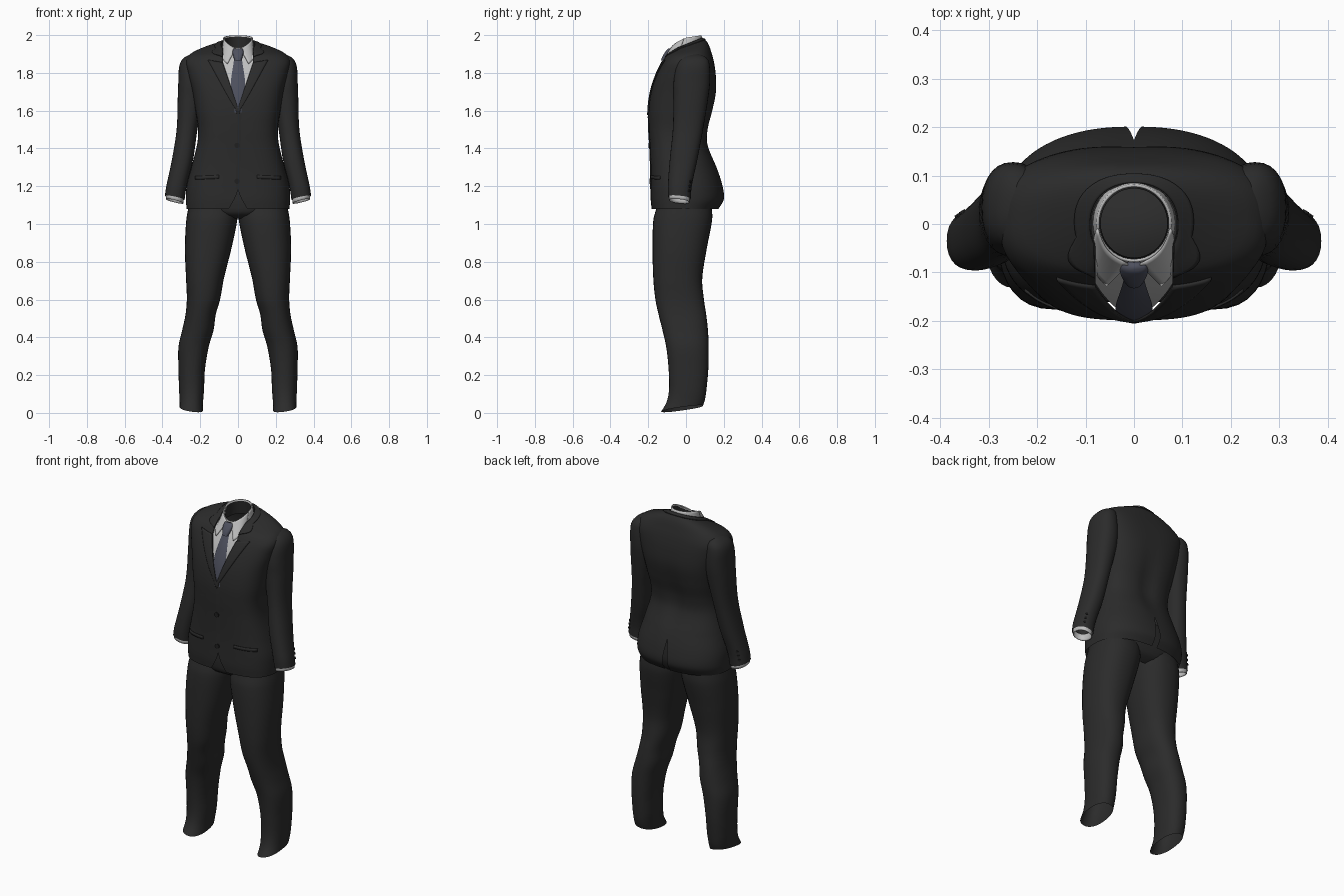
import bpy, bmesh, math
from mathutils import Vector

if "Cube" in bpy.data.objects:
    bpy.data.objects.remove(bpy.data.objects["Cube"])


def material(name, rgb):
    m = bpy.data.materials.new(name)
    m.diffuse_color = (*rgb, 1)
    m.use_nodes = True
    m.node_tree.nodes["Principled BSDF"].inputs["Base Color"].default_value = m.diffuse_color
    return m


BLACK = material("charcoal cloth", (0.024, 0.024, 0.024))
DARK = material("dark button", (0.014, 0.014, 0.014))
WHITE = material("pale shirt", (0.52, 0.52, 0.52))
BLUE = material("slate tie", (0.075, 0.08, 0.11))


def interp(tab, t):
    """Smooth (Hermite) lookup in a table whose first column rises."""
    t = min(max(t, tab[0][0]), tab[-1][0])
    i = 0
    while i < len(tab) - 2 and t > tab[i + 1][0]:
        i += 1
    p, q = tab[i], tab[i + 1]
    o, r = tab[max(i - 1, 0)], tab[min(i + 2, len(tab) - 1)]
    h = q[0] - p[0]
    f = (t - p[0]) / h
    out = []
    for c in range(1, len(p)):
        m0 = (q[c] - o[c]) / (q[0] - o[0]) * h
        m1 = (r[c] - p[c]) / (r[0] - p[0]) * h
        out.append((2*f**3 - 3*f*f + 1) * p[c] + (f**3 - 2*f*f + f) * m0
                   + (3*f*f - 2*f**3) * q[c] + (f**3 - f*f) * m1)
    return out


def grid(name, func, nu, nv, mat, closed=False, mirror=False, thick=0.0, cap=False):
    """Surface from func(u, v), u and v in 0..1; v wraps when closed."""
    bm = bmesh.new()
    cols = nv if closed else nv + 1
    rows = [[bm.verts.new(func(i / nu, j / nv)) for j in range(cols)] for i in range(nu + 1)]
    for i in range(nu):
        for j in range(nv):
            k = (j + 1) % cols
            bm.faces.new((rows[i][j], rows[i][k], rows[i + 1][k], rows[i + 1][j]))
    if cap:
        bm.faces.new(rows[-1])
    bmesh.ops.remove_doubles(bm, verts=bm.verts, dist=0.0002)
    bmesh.ops.recalc_face_normals(bm, faces=bm.faces)
    me = bpy.data.meshes.new(name)
    bm.to_mesh(me)
    bm.free()
    me.shade_smooth()
    me.materials.append(mat)
    ob = bpy.data.objects.new(name, me)
    bpy.context.collection.objects.link(ob)
    if mirror:
        ob.modifiers.new("mirror", 'MIRROR').merge_threshold = 0.001
    if thick:
        s = ob.modifiers.new("thickness", 'SOLIDIFY')
        s.thickness, s.offset = thick, 0
    return ob


def spow(v, e):
    return math.copysign(abs(v) ** e, v)


def ramp(t, a, b):
    return min(max((t - a) / (b - a), 0), 1)


# Jacket body: height, half width, front y, back y, tilt
BODY = [(1.08, .272, -.182, .172, 0), (1.13, .276, -.187, .2, 0), (1.2, .272, -.187, .194, 0),
        (1.29, .25, -.187, .168, 0), (1.42, .217, -.192, .118, 0), (1.5, .211, -.197, .118, 0),
        (1.6, .225, -.198, .142, 0), (1.7, .242, -.185, .16, 0), (1.79, .265, -.157, .158, 0),
        (1.86, .277, -.125, .147, .02), (1.9, .25, -.106, .133, .1), (1.925, .185, -.096, .118, .25),
        (1.94, .12, -.09, .1, .35), (1.95, .088, -.085, .082, .4)]


def power(s, back=False):
    n = 3 - .8 * ramp(s, 1.85, 1.95)
    return n - .7 * (1 - ramp(s, 1.3, 1.5)) if back else n


def body(s, th, off=0.0):
    a, yf, yb, k = interp(BODY, s)
    e = 2 / power(s, th > math.pi / 2)
    d = (yb - yf) / 2 + off
    x = (a + off) * spow(math.sin(th), e)
    y = (yf + yb) / 2 - d * spow(math.cos(th), e)
    z = s + k * y
    if y > 0:  # spine hollow
        y -= .013 * math.exp(-(x / .05) ** 2 - ((s - 1.5) / .17) ** 2)
    return Vector((x, y, z))


def angle(s, x, back=False):
    a = interp(BODY, s)[0]
    return math.asin(min(1, abs(x) / a) ** (power(s, back) / 2))


def front(s, x, off=0.0):
    p = body(s, angle(s, x)) + Vector((0, -.92, .35)) * off
    p.x = x
    return p


def opening(s):
    if s > 1.61:
        return min(.08, .085 * (s - 1.61) / .26)
    return .05 * (max(0, 1.19 - s) / .11) ** 1.5


def vent(s):
    return .016 * min(1, max(0, 1.27 - s) / .12)


def jacket_half(u, v):
    s = 1.08 + .87 * u
    t0, t1 = angle(s, opening(s)), math.pi - angle(s, vent(s), True)
    p = body(s, t0 + (t1 - t0) * v)
    if (v == 0 and opening(s) == 0) or (v == 1 and vent(s) == 0):
        p.x = 0
    return p


grid("jacket_body", jacket_half, 84, 44, BLACK, mirror=True)


# Lapels and turned collar, lying on the jacket
def lapel(u, v):
    s = 1.575 + .28 * u
    return front(s + .015 * v * u, opening(s) + .08 * u ** .8 * v, .003 + .004 * v * (1 - v))


def jacket_collar(u, v):
    low = 1.893 + .047 * min(1, v * 4) ** .6
    s = low + (1.95 - low) * u
    t0 = angle(s, opening(s))
    return body(s, t0 + (math.pi - t0) * v, .003)


grid("lapel", lapel, 24, 6, BLACK, mirror=True, thick=.006)
grid("jacket_collar", jacket_collar, 6, 40, BLACK, mirror=True, thick=.005)


# Tubes from rings: height, centre x, half width, front y, back y
def tube(tab, v, s, n=2.3, grow=0.0):
    xc, rx, yf, yb = interp(tab, s)
    th = 2 * math.pi * v
    return Vector((xc + (rx + grow) * spow(math.sin(th), 2 / n),
                   (yf + yb) / 2 - ((yb - yf) / 2 + grow) * spow(math.cos(th), 2 / n), s))


SLEEVE = [(1.14, .335, .052, -.095, .025), (1.2, .326, .053, -.096, .03), (1.34, .294, .056, -.086, .06),
          (1.5, .27, .055, -.07, .09), (1.67, .252, .067, -.066, .118), (1.75, .249, .067, -.066, .127),
          (1.84, .25, .06, -.05, .125), (1.88, .243, .044, -.025, .11), (1.9, .235, .014, .02, .07)]


def cuff_tilt(p):
    w = max(0, 1 - (p.z - 1.12) / .12)
    p.z += w * (.25 * (p.x - .335) - .12 * (p.y + .04))
    return p


grid("sleeve", lambda u, v: cuff_tilt(tube(SLEEVE, v, 1.14 + .76 * u)), 46, 28, BLACK,
     closed=True, mirror=True, cap=True)


def shirt_cuff(u, v):
    p = tube(SLEEVE, v, 1.14, grow=-.007)
    p.z = 1.121 + .04 * u
    return cuff_tilt(p)


grid("shirt_cuff", shirt_cuff, 3, 28, WHITE, closed=True, mirror=True, thick=.004)

# Trousers
LEG = [(.025, .247, .062, -.132, .09), (.06, .247, .062, -.105, .1), (.12, .246, .066, -.09, .108),
       (.23, .245, .07, -.092, .118), (.35, .235, .08, -.105, .12), (.44, .212, .083, -.125, .116),
       (.52, .198, .08, -.145, .107), (.6, .183, .088, -.162, .095), (.71, .175, .1, -.173, .086),
       (.87, .158, .123, -.177, .11), (1.02, .139, .135, -.173, .138), (1.08, .133, .131, -.158, .137),
       (1.16, .128, .12, -.14, .125)]


def leg(u, v):
    s = .025 + 1.135 * u
    p = tube(LEG, v, s)
    w = max(0, 1 - (s - .025) / .09)
    p.z += w * (.14 * p.y + .15 * (p.x - .247))
    return p


PELVIS = [(1.03, 0, .09, -.1, .07), (1.05, 0, .16, -.148, .115), (1.08, 0, .22, -.158, .132),
          (1.12, 0, .25, -.162, .145), (1.25, 0, .235, -.16, .14)]
grid("trouser_leg", leg, 64, 32, BLACK, closed=True, mirror=True)
grid("trouser_seat", lambda u, v: tube(PELVIS, v, 1.03 + .22 * u, 2.6), 12, 40, BLACK,
     closed=True, cap=True)


# Shirt front, neck band with dark lining, and collar leaves
def shirt(u, v):
    s = 1.57 + .38 * u
    return front(s, (opening(s) + .004) * (2 * v - 1), -.01)


def neck_ring(u, v, inset, drop, depth):
    th = 2 * math.pi * v
    r = 1 - .1 * u
    x, y = (.083 * r - inset) * math.sin(th), .002 - (.086 * r - inset) * math.cos(th)
    top = 1.986 + (.16 if y > 0 else .7) * y
    return Vector((x, y, top - drop - depth * (1 - u)))


def leaf(u, v):
    a, b = Vector((.012, -.083, 1.928)), Vector((.076, -.01, 1.982))
    c, d = Vector((.085, -.04, 1.9)), Vector((.056, -.127, 1.848))
    p = a.lerp(b, u).lerp(d.lerp(c, u), v)
    bulge = .01 * math.sin(math.pi * u)
    return p + Vector((bulge, -bulge, 0))


grid("shirt_front", shirt, 20, 12, WHITE)
grid("shirt_neck_band", lambda u, v: neck_ring(u, v, 0, 0, .055), 5, 40, WHITE, closed=True, thick=.006)
grid("neck_lining", lambda u, v: neck_ring(u, v, .006, .006, .08), 5, 40, BLACK, closed=True)
grid("shirt_collar_leaf", leaf, 8, 8, WHITE, mirror=True, thick=.005)

# Tie blade and knot
BLADE = [(1.59, .03), (1.7, .038), (1.77, .036), (1.86, .023), (1.92, .019)]
grid("tie_blade", lambda u, v: front(1.59 + .33 * u, interp(BLADE, 1.59 + .33 * u)[0] * (2 * v - 1),
                                     -.003 + .005 * math.sin(math.pi * v)), 20, 8, BLUE)
KNOT = [(1.865, 0, .017, -.133, -.1), (1.885, 0, .024, -.126, -.09), (1.91, 0, .029, -.111, -.08),
        (1.928, 0, .025, -.096, -.078)]
grid("tie_knot", lambda u, v: tube(KNOT, v, 1.865 + .063 * u), 8, 20, BLUE, closed=True, cap=True)


# Pocket flaps and front closing edge
def pocket(u, v):
    return front(1.234 + .018 * u + .006 * (1 - v), .1 + .125 * v, .002)


grid("pocket_flap", pocket, 2, 10, BLACK, mirror=True, thick=.006)
grid("front_edge", lambda u, v: front(1.185 + .42 * u, -.012 + .01 * u + .05 * v, .004 - .01 * v),
     20, 5, BLACK)


# Buttons
def button(name, loc, radius, direction):
    bpy.ops.mesh.primitive_cylinder_add(vertices=16, radius=radius, depth=.008, location=loc,
                                        rotation=Vector(direction).to_track_quat('Z', 'Y').to_euler())
    ob = bpy.context.object
    ob.name = name
    ob.data.materials.append(DARK)


for z in (1.225, 1.415):
    button("front_button", front(z, -.005, .003), .014, (0, -1, 0))
for side in (-1, 1):
    for i in range(3):
        p = cuff_tilt(tube(SLEEVE, .4, 1.175 + .025 * i))
        button("sleeve_button", (side * p.x, p.y, p.z), .007, (side * .5, .85, 0))
